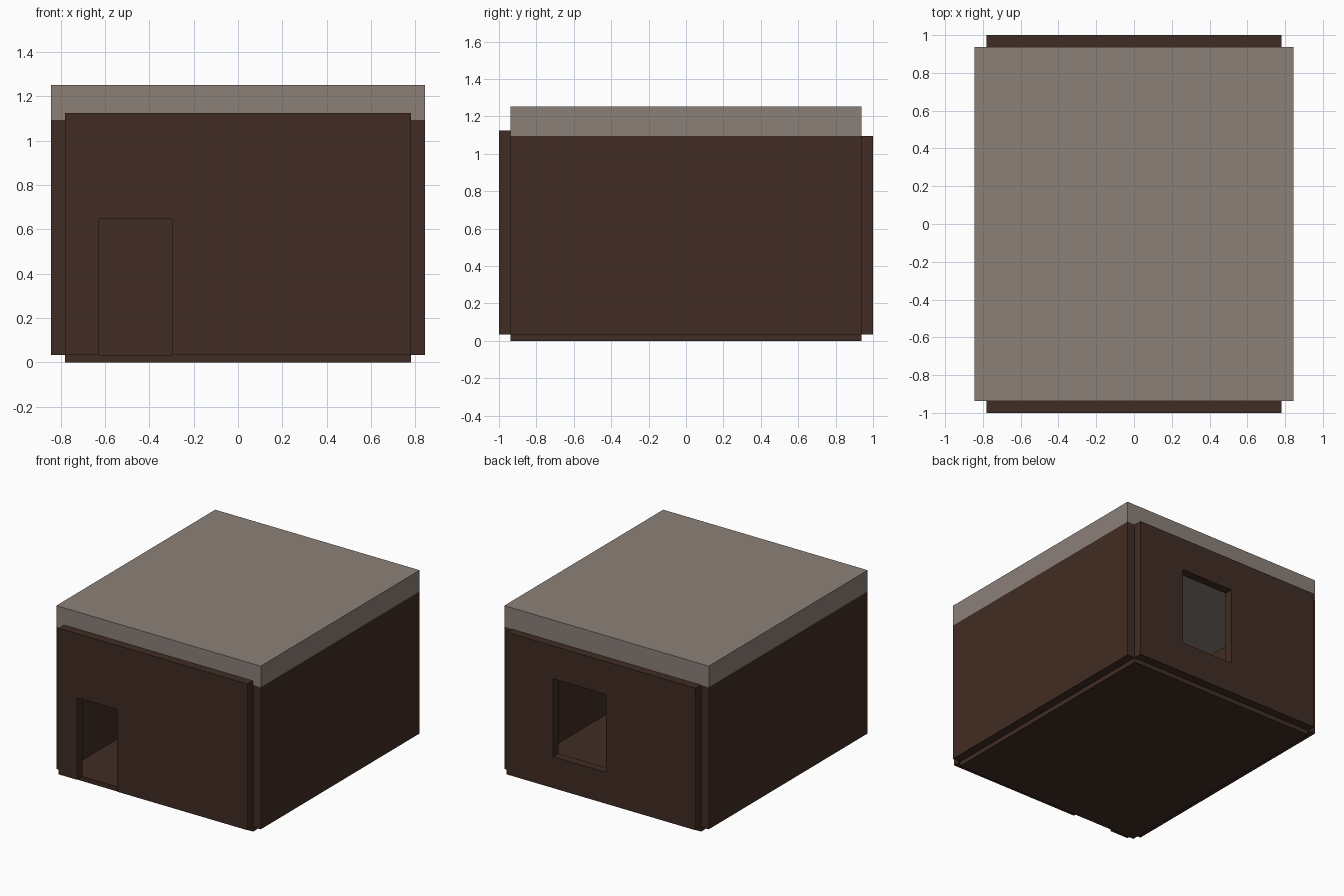
import bpy

if "Cube" in bpy.data.objects:
    bpy.data.objects.remove(bpy.data.objects["Cube"])


def material(name, rgb):
    m = bpy.data.materials.new(name)
    m.diffuse_color = (*rgb, 1)
    m.use_nodes = True
    m.node_tree.nodes["Principled BSDF"].inputs["Base Color"].default_value = m.diffuse_color
    return m


brown = material("dark brown", (0.0513, 0.0252, 0.0168))
grey = material("warm grey", (0.262, 0.216, 0.191))


def box(name, x, y, z, mat=None):
    """Axis-aligned box from (min, max) ranges."""
    bpy.ops.mesh.primitive_cube_add(size=1)
    o = bpy.context.object
    o.name = name
    o.location = [(a + b) / 2 for a, b in (x, y, z)]
    o.scale = [b - a for a, b in (x, y, z)]
    bpy.ops.object.transform_apply(location=True, rotation=False, scale=True)
    if mat:
        o.data.materials.append(mat)
    return o


def cut(wall, name, x, y, z):
    """Cut an opening through a wall, then drop the cutter."""
    c = box(name, x, y, z)
    c.hide_render = True
    mod = wall.modifiers.new("opening", 'BOOLEAN')
    mod.operation = 'DIFFERENCE'
    mod.solver = 'EXACT'
    mod.object = c
    bpy.context.view_layer.objects.active = wall
    bpy.ops.object.modifier_apply(modifier=mod.name)
    bpy.data.objects.remove(c)


IX, OX = 0.78, 0.844      # inner and outer half width
IY, OY = 0.937, 1.0       # inner and outer half depth
Z0, Z1 = 0.034, 1.094     # wall bottom and top

# floor slab and thick flat roof
box("floor", (-IX, IX), (-IY, IY), (0, Z0), brown)
box("roof", (-OX, OX), (-IY, IY), (Z1, 1.252), grey)

# side walls
for side, s in (("left", -1), ("right", 1)):
    box(side + "_wall", sorted((s * IX, s * OX)), (-IY, IY), (Z0, Z1), brown)

# front wall, slightly taller, with a doorway open at the bottom
front = box("front_wall", (-IX, IX), (-OY, -IY), (Z0, 1.125), brown)
cut(front, "door_cutter", (-0.628, -0.298), (-1.1, -0.85), (-0.1, 0.647))

# back wall with a window
back = box("back_wall", (-IX, IX), (IY, OY), (Z0, Z1), brown)
cut(back, "window_cutter", (-0.038, 0.397), (0.85, 1.1), (0.268, 0.85))
